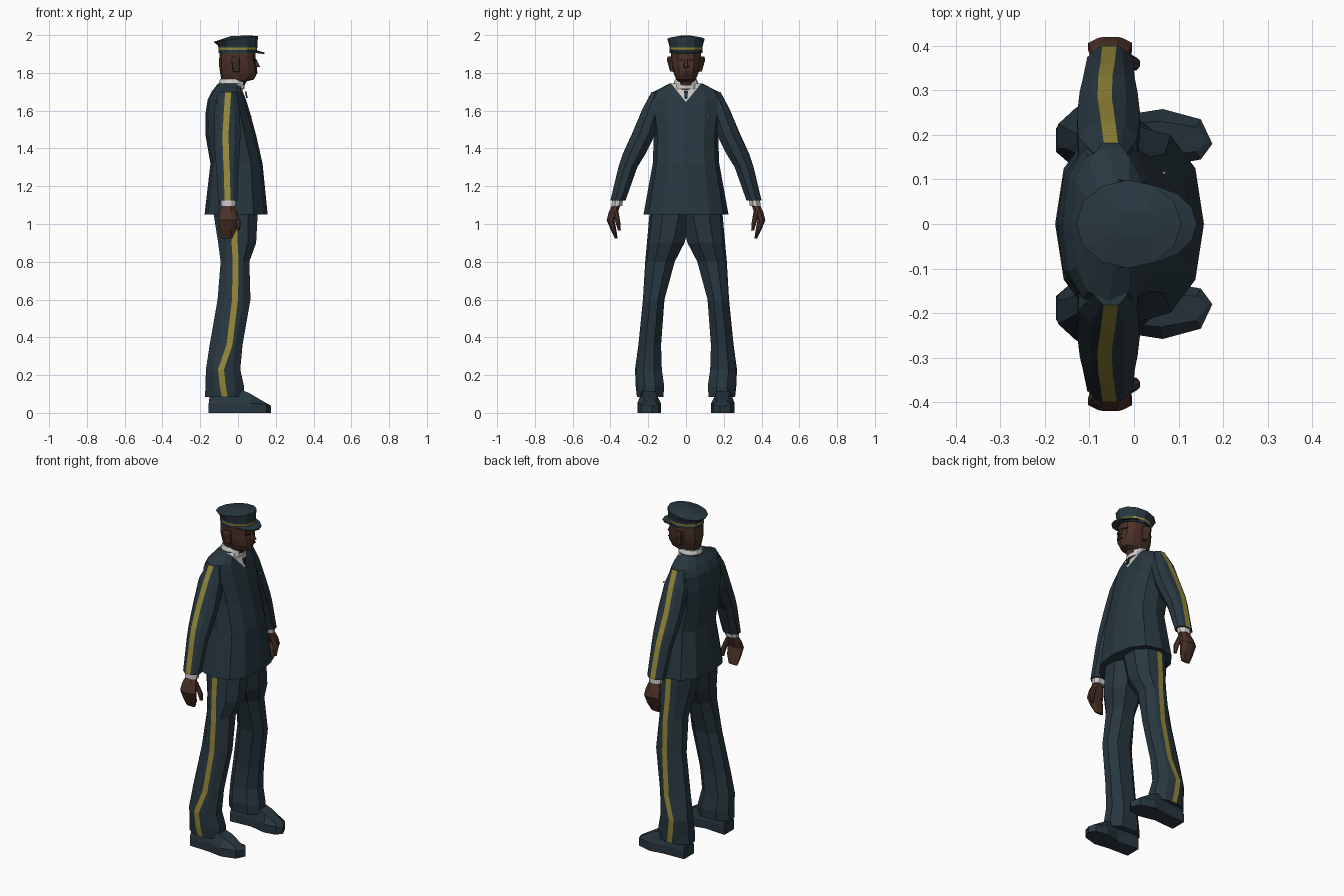
import bpy, bmesh, math
from mathutils import Vector

if "Cube" in bpy.data.objects:
    bpy.data.objects.remove(bpy.data.objects["Cube"])


def material(name, r, g, b):
    m = bpy.data.materials.new(name)
    m.diffuse_color = (r, g, b, 1)
    m.use_nodes = True
    m.node_tree.nodes["Principled BSDF"].inputs["Base Color"].default_value = m.diffuse_color
    return m


NAVY = material("navy cloth", .021, .038, .050)
GOLD = material("gold trim", .29, .24, .04)
WHITE = material("white shirt", .60, .59, .57)
SKIN = material("brown skin", .070, .031, .021)
DARK = material("dark feature", .018, .010, .008)


def finish(name, bm, mats):
    bmesh.ops.recalc_face_normals(bm, faces=bm.faces)
    me = bpy.data.meshes.new(name)
    bm.to_mesh(me)
    bm.free()
    for m in mats:
        me.materials.append(m)
    ob = bpy.data.objects.new(name, me)
    bpy.context.collection.objects.link(ob)
    return ob


def loft_bm(rings, rule=None):
    """Skin a stack of point rings; rule(level, side) gives the material index."""
    bm = bmesh.new()
    vs = [[bm.verts.new(p) for p in r] for r in rings]
    n = len(rings[0])
    for i in range(len(vs) - 1):
        for j in range(n):
            k = (j + 1) % n
            f = bm.faces.new((vs[i][j], vs[i][k], vs[i + 1][k], vs[i + 1][j]))
            f.material_index = rule(i, j) if rule else 0
    bm.faces.new(vs[0])
    bm.faces.new(vs[-1])
    return bm


def loft(name, rings, mats, rule=None):
    return finish(name, loft_bm(rings, rule), mats)


def oval(z, x0, x1, hw, n=12, slope=0, power=1.0):
    """Oval ring centred on y = 0, optionally tilted along x."""
    pts = []
    for i in range(n):
        a = 2 * math.pi * i / n
        c, s = math.cos(a), math.sin(a)
        c = math.copysign(abs(c) ** power, c)
        s = math.copysign(abs(s) ** power, s)
        x = (x0 + x1) / 2 + c * (x1 - x0) / 2
        pts.append((x, s * hw, z + slope * x))
    return pts


def limb_ring(side, z, x0, x1, yi, yo, sx, h=.016):
    """Ten-sided limb section with a narrow outer facet for the stripe."""
    w, d = x1 - x0, yo - yi
    pts = [(x0 + .25 * w, yi), (x1 - .25 * w, yi), (x1, yi + .3 * d),
           (x1, yi + .68 * d), (x1 - .22 * w, yo - .06 * d), (sx + h, yo),
           (sx - h, yo), (x0 + .22 * w, yo - .06 * d),
           (x0, yi + .68 * d), (x0, yi + .3 * d)]
    return [(x, side * y, z) for x, y in pts]


def plate(name, pts, mat, offset):
    """Thin plate pushed out along an offset vector."""
    o = Vector(offset)
    return loft(name, [pts, [Vector(p) + o for p in pts]], [mat])


stripe = lambda i, j: 1 if j == 5 else 0

# Jacket, with a V of shirt cut into the chest
torso = [(1.05, -.177, .157, .225), (1.32, -.146, .130, .176),
         (1.47, -.172, .096, .170), (1.58, -.173, .066, .185),
         (1.66, -.160, .042, .188), (1.70, -.140, .026, .172),
         (1.745, -.105, .015, .085)]
bm = loft_bm([oval(*t, power=.85) for t in torso])
for s in (1, -1):
    faces = [f for f in bm.faces if f.calc_center_median().z > 1.59
             and f.calc_center_median().x > -.04]
    geom = set(faces)
    for f in faces:
        geom.update(f.edges)
        geom.update(f.verts)
    bmesh.ops.bisect_plane(bm, geom=list(geom), plane_co=(0, 0, 1.645),
                           plane_no=(0, -1.25 * s, 1))
for f in bm.faces:
    c = f.calc_center_median()
    if c.x > -.04 and c.z > 1.645 + 1.25 * abs(c.y):
        f.material_index = 1
finish("jacket", bm, [NAVY, WHITE])
loft("shirt_collar", [oval(1.715, -.105, .035, .075), oval(1.75, -.10, .035, .064),
                      oval(1.768, -.095, .03, .056)], [WHITE])
plate("tie_knot", [(.036, -.010, 1.70), (.036, .010, 1.70), (.044, .006, 1.665),
                   (.044, -.006, 1.665)], NAVY, (.008, 0, .003))
plate("chest_pin", [(.067, .112, 1.565), (.067, .118, 1.565), (.065, .118, 1.575),
                    (.065, .112, 1.575)], WHITE, (.005, 0, 0))

# Head and neck
head = [(1.70, -.09, .02, .05), (1.755, -.088, .045, .046), (1.765, -.088, .085, .052),
        (1.80, -.095, .102, .066), (1.835, -.10, .099, .075),
        (1.87, -.10, .092, .079), (1.93, -.095, .092, .079)]
loft("head", [oval(*h, power=.9) for h in head], [SKIN])
loft("nose", [[(.09, -.016, 1.828), (.118, -.009, 1.832), (.118, .009, 1.832), (.09, .016, 1.828)],
              [(.085, -.007, 1.875), (.096, -.005, 1.875), (.096, .005, 1.875), (.085, .007, 1.875)]], [SKIN])
plate("mouth", [(.098, -.022, 1.803), (.098, .022, 1.803), (.098, .022, 1.808),
                (.098, -.022, 1.808)], DARK, (.006, 0, 0))

# Cap: gold band, flared crown, peaked top
cap = [oval(1.905, -.102, .100, .086), oval(1.922, -.103, .101, .087),
       oval(1.934, -.104, .102, .088), oval(1.946, -.106, .102, .089),
       oval(1.981, -.130, .106, .099, slope=.13), oval(1.996, -.04, .05, .03, slope=.05)]
loft("cap", cap, [NAVY, GOLD], lambda i, j: 1 if i == 1 else 0)
arc = [math.radians(a) for a in range(-75, 76, 25)]
visor = [(.09 * math.cos(a), .083 * math.sin(a), 1.915) for a in arc]
visor += [(.02 + .121 * math.cos(a), .088 * math.sin(a), 1.915 - .016 * math.cos(a))
          for a in reversed(arc)]
m = len(arc)
bm = bmesh.new()
lo = [bm.verts.new(p) for p in visor]
hi = [bm.verts.new(Vector(p) + Vector((0, 0, .008))) for p in visor]
for i in range(m - 1):
    a, b, c, d = i, i + 1, 2 * m - 2 - i, 2 * m - 1 - i
    bm.faces.new([lo[q] for q in (a, b, c, d)])
    bm.faces.new([hi[q] for q in (d, c, b, a)])
for i in range(2 * m):
    j = (i + 1) % (2 * m)
    bm.faces.new((lo[i], lo[j], hi[j], hi[i]))
finish("cap_visor", bm, [NAVY])

arm = [(1.125, -.105, -.003, .320, .400, -.055), (1.30, -.115, .002, .258, .358, -.060),
       (1.37, -.122, .008, .215, .335, -.064), (1.48, -.128, .014, .160, .285, -.066),
       (1.61, -.125, .008, .120, .230, -.058), (1.70, -.090, -.015, .110, .182, -.052)]
cuff = [(1.095, -.090, -.015, .338, .394, -.052), (1.135, -.092, -.012, .332, .392, -.052)]
hand = [(.922, -.085, -.030, .362, .376, -.055), (.965, -.095, -.012, .368, .397, -.052),
        (1.02, -.103, -.004, .378, .420, -.052), (1.06, -.098, -.008, .360, .410, -.052),
        (1.11, -.080, -.025, .345, .388, -.052)]
thumb = [(.965, -.008, .010, .345, .360, 0), (1.01, -.015, .014, .348, .374, 0),
         (1.07, -.040, -.008, .358, .388, -.025)]
leg = [(.085, -.175, .034, .120, .260, -.070), (.14, -.172, .032, .115, .266, -.080),
       (.23, -.170, .012, .128, .270, -.090), (.36, -.150, .024, .132, .252, -.045),
       (.60, -.108, .066, .114, .228, -.016), (.80, -.092, .060, .060, .216, -.012),
       (.90, -.105, .096, .008, .207, -.018), (1.09, -.135, .106, -.040, .190, -.020)]
shoe = [(-.155, .145), (-.02, .155), (.08, .132), (.15, .145), (.176, .18),
        (.15, .235), (.065, .258), (-.02, .245), (-.155, .24)]

for s, tag in ((1, "left"), (-1, "right")):
    # Sleeve, cuff, hand
    loft(tag + "_sleeve", [limb_ring(s, *a) for a in arm], [NAVY, GOLD], stripe)
    loft(tag + "_cuff", [limb_ring(s, *a) for a in cuff], [WHITE])
    loft(tag + "_hand", [limb_ring(s, *a) for a in hand], [SKIN])
    loft(tag + "_thumb", [limb_ring(s, *a, h=.004) for a in thumb], [SKIN])
    # Trouser leg and shoe
    loft(tag + "_trouser_leg", [limb_ring(s, *a) for a in leg], [NAVY, GOLD], stripe)
    top = lambda x: min(.13, max(.035, .13 - (x - .0) * .55))
    rings = [[(x, s * y, 0) for x, y in shoe],
             [(x, s * y, min(.05, top(x))) for x, y in shoe],
             [(x * .93, s * (.19 + (y - .19) * .6), top(x) + .01) for x, y in shoe]]
    loft(tag + "_shoe", rings, [NAVY])
    # Ear and eye
    loft(tag + "_ear", [
        [(-.025, s * .065, 1.805), (.008, s * .065, 1.805), (.004, s * .082, 1.808), (-.022, s * .084, 1.808)],
        [(-.035, s * .07, 1.86), (.012, s * .07, 1.86), (.006, s * .086, 1.865), (-.035, s * .102, 1.87)],
        [(-.03, s * .07, 1.885), (.008, s * .07, 1.885), (.004, s * .084, 1.885), (-.028, s * .096, 1.888)]], [SKIN])
    plate(tag + "_eye", [(.091, s * .016, 1.862), (.078, s * .044, 1.862),
                         (.078, s * .044, 1.870), (.091, s * .016, 1.870)], DARK, (.006, 0, 0))
